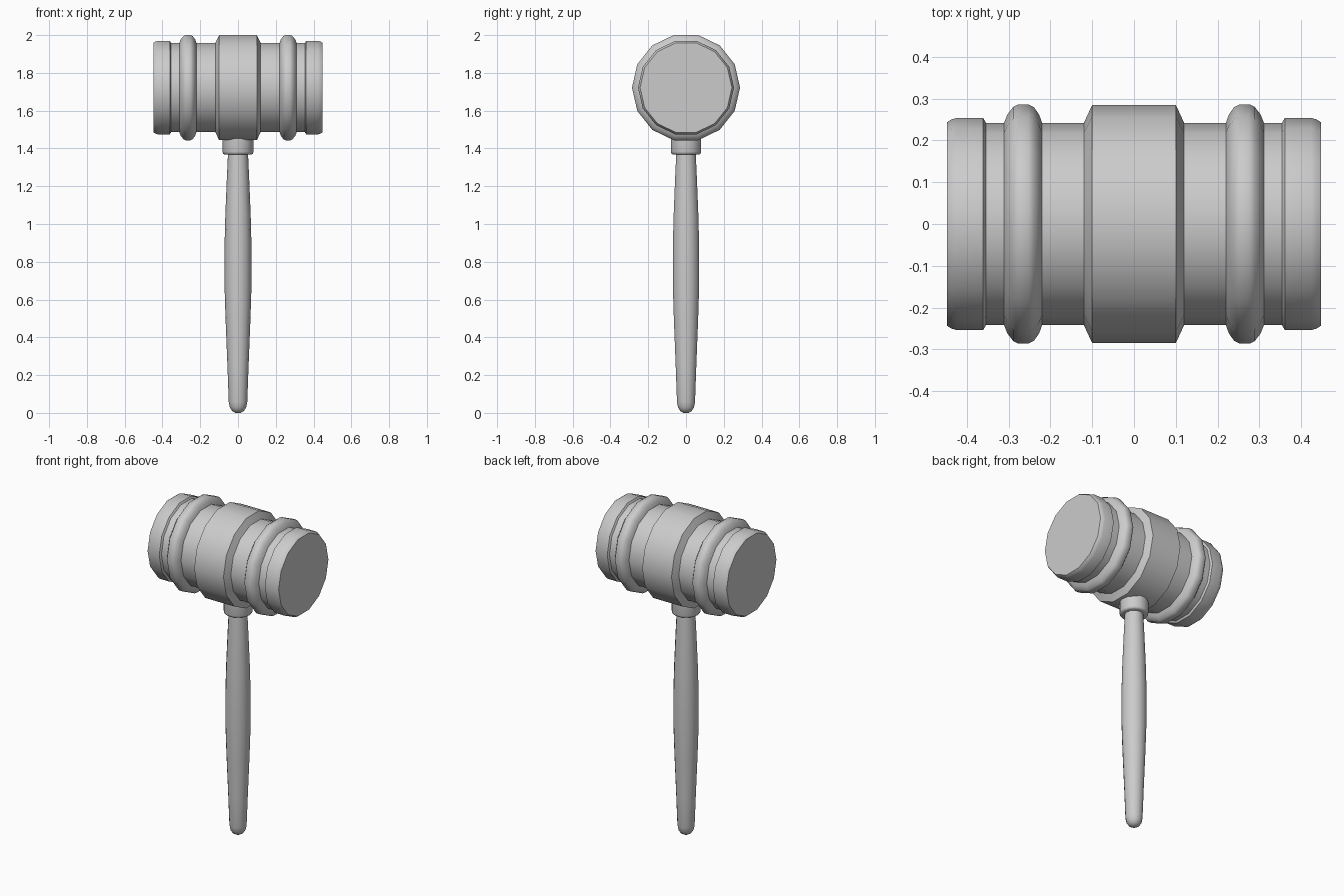
import bpy, bmesh, math
from mathutils import Matrix

if "Cube" in bpy.data.objects:
    bpy.data.objects.remove(bpy.data.objects["Cube"])

SIDES = 14
HEAD_Z = 1.722


def lathe(name, profile, matrix=Matrix(), angle=32):
    """Spin (radius, height) points around z, cap both ends, then place."""
    bm = bmesh.new()
    rings = []
    for r, h in profile:
        rings.append([bm.verts.new((r * math.cos(2 * math.pi * i / SIDES),
                                    r * math.sin(2 * math.pi * i / SIDES), h))
                      for i in range(SIDES)])
    for a, b in zip(rings, rings[1:]):
        for i in range(SIDES):
            j = (i + 1) % SIDES
            bm.faces.new((a[i], a[j], b[j], b[i]))
    bm.faces.new(rings[0][::-1])
    bm.faces.new(rings[-1])
    bm.transform(matrix)
    bmesh.ops.recalc_face_normals(bm, faces=bm.faces)
    mesh = bpy.data.meshes.new(name)
    bm.to_mesh(mesh)
    bm.free()
    ob = bpy.data.objects.new(name, mesh)
    bpy.context.collection.objects.link(ob)
    bpy.ops.object.select_all(action='DESELECT')
    ob.select_set(True)
    bpy.context.view_layer.objects.active = ob
    bpy.ops.object.shade_smooth_by_angle(angle=math.radians(angle))
    return ob


# Head: end band, groove, raised ring, neck, centre barrel; mirrored across x
half = [(0.243, -0.448), (0.250, -0.437), (0.254, -0.424), (0.254, -0.361),
        (0.242, -0.354), (0.242, -0.311), (0.262, -0.303), (0.280, -0.289),
        (0.286, -0.277), (0.286, -0.252), (0.280, -0.240), (0.262, -0.227),
        (0.242, -0.220), (0.242, -0.120), (0.285, -0.100)]
head = half + [(r, -x) for r, x in reversed(half)]
# Local x -> -z, local z -> x, local y stays, so corners sit at the sides
to_x = Matrix.Rotation(math.pi / 2, 4, 'Y') @ Matrix.Rotation(math.pi / 2, 4, 'Z')
lathe("mallet_head", head, Matrix.Translation((0, 0, HEAD_Z)) @ to_x)

# Collar joining the handle to the head
lathe("handle_collar", [(0.070, 1.368), (0.079, 1.372), (0.082, 1.382),
                        (0.082, 1.47)], angle=50)

# Tapered handle with a rounded foot
lathe("handle", [(0.014, 0.0), (0.031, 0.010), (0.043, 0.028), (0.049, 0.058),
                 (0.056, 0.25), (0.066, 0.50), (0.071, 0.66), (0.071, 0.90),
                 (0.067, 1.05), (0.060, 1.22), (0.053, 1.375)], angle=50)
